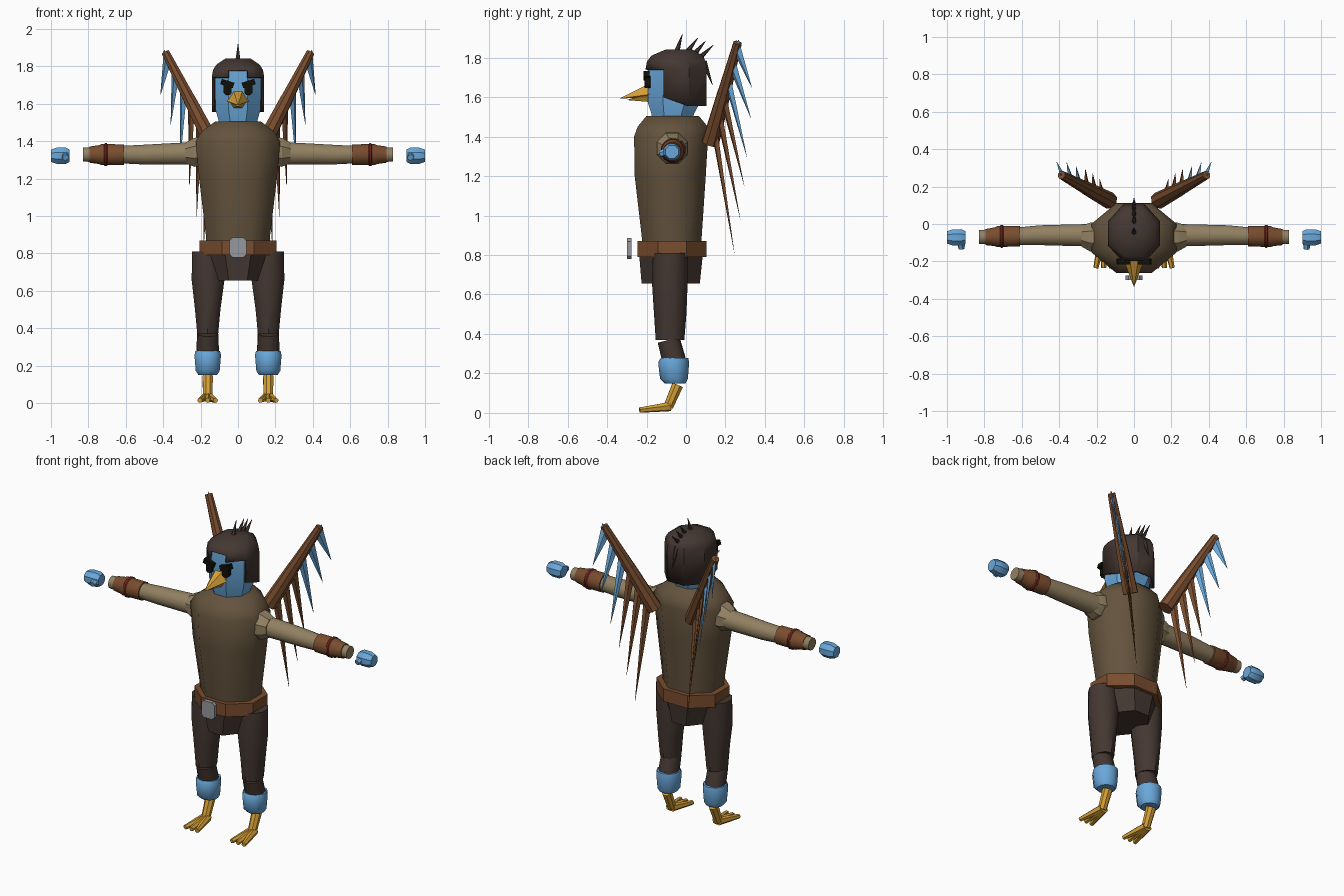
import bpy, bmesh, math
from mathutils import Vector

cube = bpy.data.objects.get("Cube")
if cube:
    bpy.data.objects.remove(cube, do_unlink=True)


def material(name, r, g, b):
    m = bpy.data.materials.new(name)
    m.use_nodes = True
    col = [(c / 255) ** 2.2 for c in (r, g, b)] + [1]
    m.diffuse_color = col
    m.node_tree.nodes["Principled BSDF"].inputs["Base Color"].default_value = col
    return m


DARK = material("dark brown", 70, 58, 53)
TUNIC = material("tunic brown", 100, 84, 64)
TAN = material("tan cloth", 145, 128, 98)
LEATHER = material("leather brown", 120, 78, 50)
BLUE = material("feather blue", 105, 166, 217)
GOLD = material("beak gold", 213, 158, 56)
RED = material("band red", 130, 46, 40)
GRAY = material("buckle gray", 148, 152, 158)
BLACK = material("eye black", 24, 22, 16)


def finish(name, bm, mat, angle=40):
    bmesh.ops.recalc_face_normals(bm, faces=bm.faces)
    me = bpy.data.meshes.new(name)
    bm.to_mesh(me)
    bm.free()
    me.materials.append(mat)
    ob = bpy.data.objects.new(name, me)
    bpy.context.collection.objects.link(ob)
    bpy.ops.object.select_all(action='DESELECT')
    ob.select_set(True)
    bpy.context.view_layer.objects.active = ob
    bpy.ops.object.shade_smooth_by_angle(angle=math.radians(angle))
    return ob


def skin(rings, caps=True):
    """Bridge equal point rings into a closed bmesh."""
    bm = bmesh.new()
    loops = [[bm.verts.new(p) for p in ring] for ring in rings]
    n = len(loops[0])
    for a, b in zip(loops, loops[1:]):
        for i in range(n):
            j = (i + 1) % n
            bm.faces.new((a[i], a[j], b[j], b[i]))
    if caps:
        bm.faces.new(loops[0])
        bm.faces.new(loops[-1])
    return bm


def oval(n, ru, rv):
    k = 1 / math.cos(math.pi / n)
    for i in range(n):
        a = (i + 0.5) * 2 * math.pi / n
        yield ru * k * math.cos(a), rv * k * math.sin(a)


def upright(sections, n=8, caps=True):
    """Sections are (z, centre x, half width, front y, back y)."""
    return skin([[(cx + u, (f + b) / 2 + v, z) for u, v in oval(n, hw, (b - f) / 2)]
                 for z, cx, hw, f, b in sections], caps)


def sideways(sections, side, n=12):
    """Sections are (x, centre y, centre z, radius)."""
    return skin([[(side * x, cy + u, cz + v) for u, v in oval(n, r, r)]
                 for x, cy, cz, r in sections])


def tube(p, q, r0, r1, n=8):
    p, q = Vector(p), Vector(q)
    d = (q - p).normalized()
    s = d.orthogonal().normalized()
    t = d.cross(s)
    return skin([[c + s * u + t * v for u, v in oval(n, r, r)] for c, r in ((p, r0), (q, r1))])


def box(name, centre, size, mat, tilt=0, bevel=0):
    bm = bmesh.new()
    bmesh.ops.create_cube(bm, size=1)
    for v in bm.verts:
        v.co = Vector(a * b for a, b in zip(v.co, size))
    if bevel:
        edges = [e for e in bm.edges if abs(e.verts[0].co.y - e.verts[1].co.y) > size[1] / 2]
        bmesh.ops.bevel(bm, geom=edges, offset=bevel, segments=1, affect='EDGES')
    ob = finish(name, bm, mat, 20)
    ob.location = centre
    ob.rotation_euler.y = tilt
    return ob


# Torso, belt and hips
finish("torso", upright([(0.8, 0, 0.165, -0.215, 0.075), (0.9, 0, 0.172, -0.225, 0.08),
                         (1.2, 0, 0.208, -0.26, 0.1), (1.4, 0, 0.226, -0.263, 0.112),
                         (1.45, 0, 0.195, -0.245, 0.11), (1.505, 0, 0.122, -0.2, 0.065)]),
       TUNIC, 50)
finish("belt", upright([(0.79, 0, 0.205, -0.245, 0.105), (0.87, 0, 0.205, -0.245, 0.105)]), LEATHER)
finish("hips", upright([(0.655, 0, 0.118, -0.225, 0.07), (0.8, 0, 0.17, -0.237, 0.085)]), DARK)
box("buckle", (0, -0.288, 0.832), (0.09, 0.024, 0.106), GRAY, bevel=0.016)

# Head and hood-shaped hair with an open face
finish("head", upright([(1.47, 0, 0.1, -0.17, 0.035), (1.515, 0, 0.105, -0.175, 0.04),
                        (1.57, 0, 0.121, -0.193, 0.07), (1.74, 0, 0.123, -0.193, 0.08),
                        (1.785, 0, 0.11, -0.188, 0.06)]), BLUE)
hair = upright([(1.555, 0, 0.14, -0.205, 0.105), (1.74, 0, 0.14, -0.205, 0.105),
                (1.78, 0, 0.134, -0.198, 0.1), (1.81, 0, 0.115, -0.175, 0.085),
                (1.842, 0, 0.066, -0.1, 0.03)])
opening = []
for f in hair.faces:
    c = f.calc_center_median()
    low = c.z < 1.74 and c.y < -0.12
    brow = c.z < 1.78 and c.y < -0.12 and abs(c.x) < 0.04
    if low or brow or c.z < 1.56:
        opening.append(f)
bmesh.ops.delete(hair, geom=opening, context='FACES')
for v in hair.verts:
    if v.co.z < 1.56 and v.co.y < -0.1:
        v.co.z += 0.045
shell = finish("hair", hair, DARK).modifiers.new("thickness", 'SOLIDIFY')
shell.thickness = 0.014

# Crest spikes along the crown
for y, z, ty, tz in ((-0.05, 1.82, -0.018, 1.92), (0, 1.82, 0.06, 1.9), (0.035, 1.81, 0.1, 1.885),
                     (0.06, 1.79, 0.14, 1.865), (0.09, 1.78, 0.135, 1.66)):
    finish("crest_spike", tube((0, y, z), (0, ty, tz), 0.014, 0.001, 6), DARK)

# Beak halves
def beak(name, width, top, bottom, tip):
    base = [(-width, -0.175, 1.615), (-width * 0.4, -0.18, top), (width * 0.4, -0.18, top),
            (width, -0.175, 1.615), (width * 0.5, -0.18, bottom), (-width * 0.5, -0.18, bottom)]
    bm = bmesh.new()
    vs = [bm.verts.new(p) for p in base]
    end = bm.verts.new(tip)
    bm.faces.new(vs)
    for a, b in zip(vs, vs[1:] + vs[:1]):
        bm.faces.new((a, b, end))
    finish(name, bm, GOLD, 25)


beak("upper_beak", 0.062, 1.672, 1.6, (0, -0.338, 1.592))
beak("lower_beak", 0.05, 1.625, 1.575, (0, -0.3, 1.585))

for side, label in ((1, "left_"), (-1, "right_")):
    # Eyes and slanted brows
    box(label + "eye", (side * 0.056, -0.195, 1.677), (0.042, 0.03, 0.06), BLACK, bevel=0.01)
    box(label + "brow", (side * 0.057, -0.2, 1.708), (0.07, 0.032, 0.03), BLACK, tilt=-side * 0.3)

    # Arm, bracer and hand
    finish(label + "shoulder", sideways([(0.16, -0.07, 1.345, 0.075), (0.19, -0.07, 1.345, 0.079),
                                         (0.235, -0.07, 1.34, 0.077), (0.28, -0.065, 1.337, 0.056)],
                                        side, 8), TAN, 25)
    finish(label + "arm", sideways([(0.2, -0.06, 1.335, 0.06), (0.32, -0.06, 1.333, 0.058),
                                    (0.5, -0.06, 1.328, 0.053), (0.62, -0.065, 1.328, 0.047),
                                    (0.83, -0.07, 1.328, 0.037)], side), TAN)
    finish(label + "bracer", sideways([(0.61, -0.065, 1.328, 0.055), (0.73, -0.067, 1.328, 0.056),
                                       (0.745, -0.068, 1.328, 0.05), (0.795, -0.07, 1.328, 0.043)],
                                      side), LEATHER)
    finish(label + "band", sideways([(0.697, -0.066, 1.328, 0.056), (0.702, -0.066, 1.328, 0.061),
                                     (0.712, -0.066, 1.328, 0.061), (0.717, -0.066, 1.328, 0.056)],
                                    side), RED)
    finish(label + "hand", sideways([(0.9, -0.072, 1.322, 0.033), (0.92, -0.072, 1.322, 0.043),
                                     (0.97, -0.072, 1.322, 0.043), (1.0, -0.072, 1.322, 0.033)],
                                    side, 8), BLUE)
    finish(label + "thumb", tube((side * 0.925, -0.09, 1.325), (side * 0.922, -0.133, 1.312),
                                 0.019, 0.015, 6), BLUE)

    # Leg with feathered cuff
    cx = side * 0.162
    finish(label + "thigh", upright([(0.37, cx, 0.056, -0.15, -0.012), (0.5, cx, 0.068, -0.158, -0.002),
                                     (0.66, side * 0.16, 0.088, -0.168, 0.004),
                                     (0.81, side * 0.168, 0.077, -0.163, 0.004)], 10), DARK)
    finish(label + "shin", tube((cx, -0.088, 0.37), (cx, -0.06, 0.265), 0.055, 0.058, 10), DARK)
    finish(label + "cuff", upright([(0.15, cx, 0.05, -0.105, -0.005), (0.172, cx, 0.064, -0.128, 0.006),
                                    (0.255, cx, 0.071, -0.137, 0.012),
                                    (0.278, cx, 0.066, -0.125, 0.008)], 10), BLUE)

    # Bird foot
    finish(label + "ankle", tube((cx, -0.042, 0.142), (cx, -0.09, 0.03), 0.028, 0.024), GOLD)
    for spread in (-0.042, 0, 0.042):
        finish(label + "toe", tube((cx + spread * 0.2, -0.08, 0.032), (cx + spread, -0.235, 0.014),
                                   0.021, 0.012, 6), GOLD)

    # Wing bones
    root = Vector((side * 0.13, 0.125, 1.37))
    tip = Vector((side * 0.388, 0.262, 1.875))
    elbow = root.lerp(tip, 0.5)
    finish(label + "wing_inner_bone", tube(root, elbow, 0.042, 0.033), LEATHER)
    finish(label + "wing_outer_bone", tube(elbow, tip, 0.032, 0.021), LEATHER)

    # Hanging flight feathers, long near the body and short at the wing tip
    along = (tip - root).normalized()
    across = along.cross(Vector((0, 0, 1))).normalized() * 0.012
    for i, (x, y, z) in enumerate(((0.415, 0.335, 1.645), (0.36, 0.33, 1.49), (0.31, 0.31, 1.29),
                                   (0.26, 0.295, 1.15), (0.222, 0.275, 0.98), (0.185, 0.245, 0.81))):
        c = root.lerp(tip, 0.96 - i * 0.165)
        w = along * 0.042
        end = Vector((side * x, y, z))
        blade = skin([[c + w, c + across, c - w, c - across],
                      [end + d * 0.02 for d in (w, across, -w, -across)]])
        finish(label + "feather", blade, BLUE if i < 3 else LEATHER, 20)
